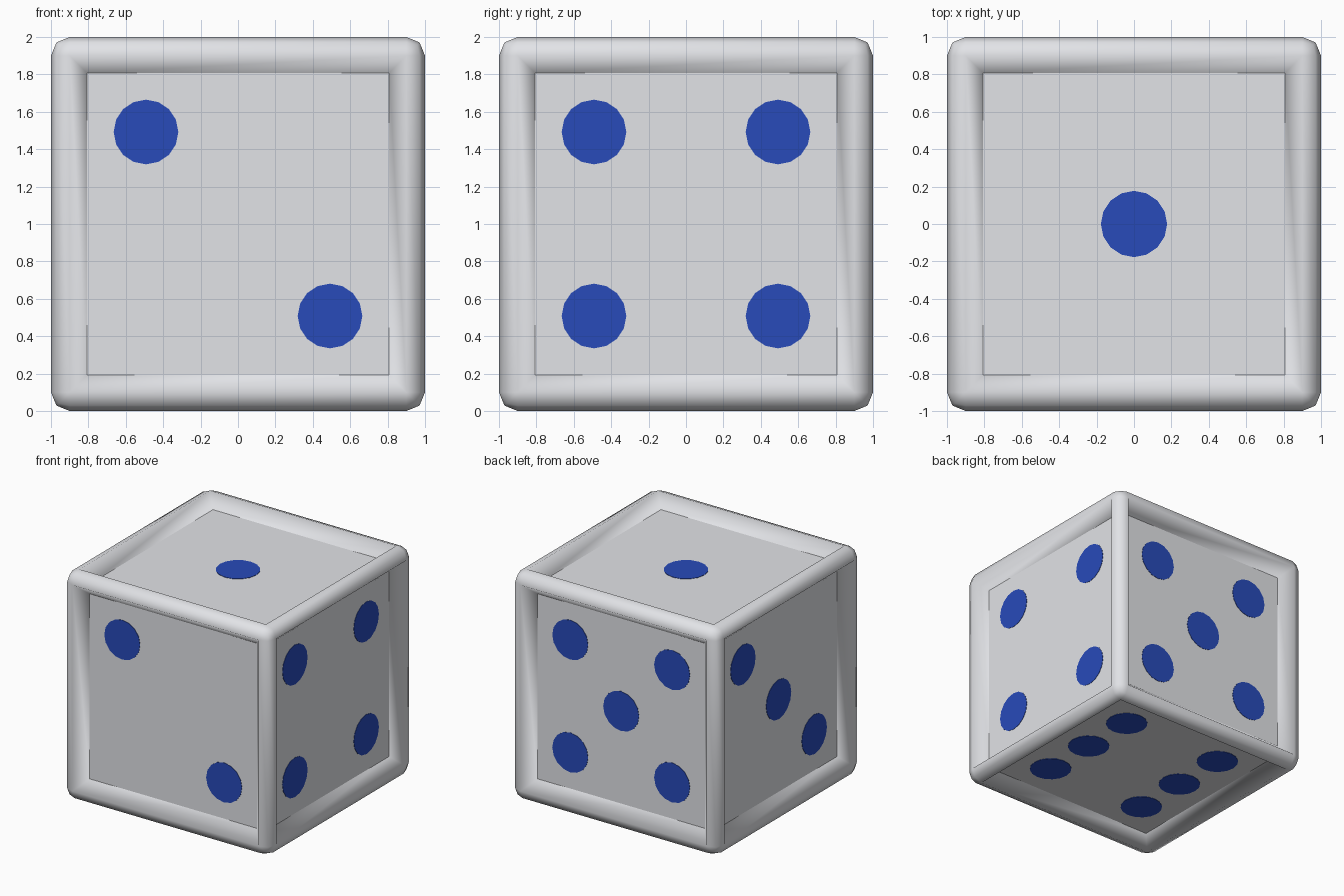
import bpy, bmesh, math
from mathutils import Vector, Matrix

if "Cube" in bpy.data.objects:
    bpy.data.objects.remove(bpy.data.objects["Cube"])


def material(name, rgb):
    m = bpy.data.materials.new(name)
    m.diffuse_color = (*rgb, 1)
    m.use_nodes = True
    m.node_tree.nodes["Principled BSDF"].inputs["Base Color"].default_value = m.diffuse_color
    return m


WHITE = material("off_white", (0.78, 0.79, 0.82))
BLUE = material("pip_blue", (0.021, 0.069, 0.49))


def add_object(name, bm, mat):
    me = bpy.data.meshes.new(name)
    bm.to_mesh(me)
    bm.free()
    me.materials.append(mat)
    ob = bpy.data.objects.new(name, me)
    bpy.context.collection.objects.link(ob)
    return ob


# Die body: rounded cube with a sunken panel on every side
PANEL = 0.893
bm = bmesh.new()
bmesh.ops.create_cube(bm, size=2, matrix=Matrix.Translation((0, 0, 1)))
bmesh.ops.bevel(bm, geom=bm.edges[:], offset=0.1, segments=2, profile=0.5,
                affect='EDGES')
panels = [f for f in bm.faces if f.calc_area() > 2]
bmesh.ops.inset_individual(bm, faces=panels, thickness=0.13)
for f in panels:
    shift = f.normal * (PANEL - 1)
    for v in f.verts:
        v.co += shift
for f in bm.faces:
    f.smooth = f not in panels
add_object("die_body", bm, WHITE)

# Pips: thin discs on the panels, placed as (right, up) seen from outside
P = 0.492
DIAGONAL = [(-P, P), (P, -P)]
CORNERS = DIAGONAL + [(P, P), (-P, -P)]
SIDES = {  # name: (outward, right, pip positions)
    "front": ((0, -1, 0), (1, 0, 0), DIAGONAL),
    "right": ((1, 0, 0), (0, 1, 0), CORNERS),
    "back": ((0, 1, 0), (-1, 0, 0), CORNERS + [(0, 0)]),
    "left": ((-1, 0, 0), (0, -1, 0), DIAGONAL + [(0, 0)]),
    "top": ((0, 0, 1), (1, 0, 0), [(0, 0)]),
    "bottom": ((0, 0, -1), (1, 0, 0), CORNERS + [(-P, 0), (P, 0)]),
}
for side, (out, right, spots) in SIDES.items():
    n, r = Vector(out), Vector(right)
    u = n.cross(r)
    frame = Matrix((r, u, n)).transposed().to_4x4()
    radius = 0.177 if side == "top" else 0.173
    bm = bmesh.new()
    for a, b in spots:
        pos = Vector((0, 0, 1)) + n * PANEL + r * a + u * b
        bmesh.ops.create_cone(bm, cap_ends=True, segments=16, radius1=radius,
                              radius2=radius, depth=0.006,
                              matrix=Matrix.Translation(pos) @ frame)
    add_object(side + "_pips", bm, BLUE)
